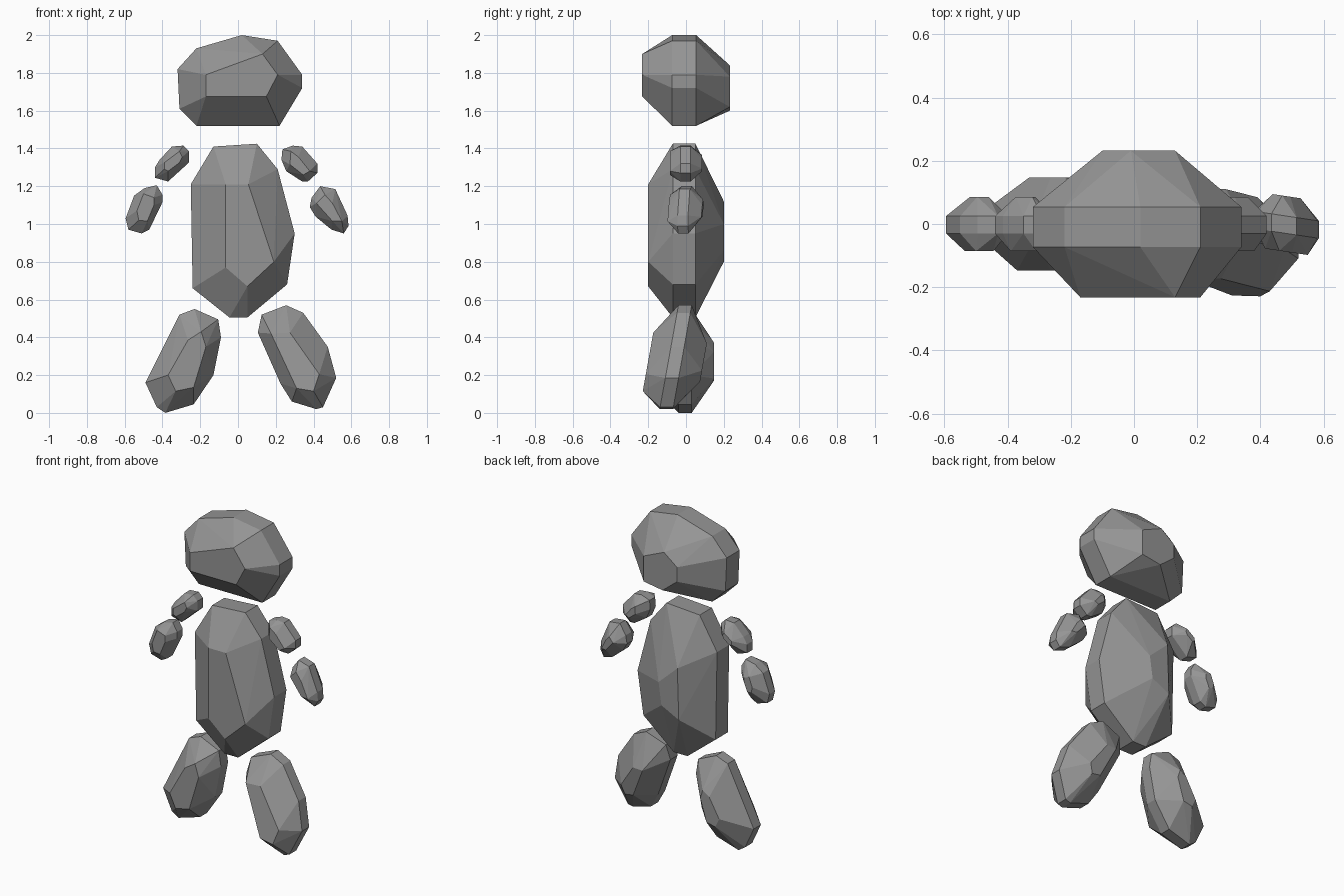
import bpy, bmesh, math

stone = bpy.data.materials.new("grey stone")
stone.diffuse_color = (0.3, 0.3, 0.3, 1)


def rock(name, rim, front, depth, band, back=None, lean=(0.0, 0.0)):
    """Faceted stone: a flat rim band in x-z, with smaller facets cut in front and behind.
    lean tilts the stone in y along x and z."""
    if back is None:  # smaller copy of the front facet
        cx = sum(p[0] for p in front) / len(front)
        cz = sum(p[1] for p in front) / len(front)
        back = [(cx + (x - cx) * 0.65, cz + (z - cz) * 0.65) for x, z in front]
    mx = sum(p[0] for p in rim) / len(rim)
    top = max(p[1] for p in rim)
    bm = bmesh.new()
    for outline, y in ((rim, band[0]), (rim, band[1]), (front, -depth), (back, depth)):
        for x, z in outline:
            bm.verts.new((x, y + lean[0] * (x - mx) + lean[1] * (z - top), z))
    hull = bmesh.ops.convex_hull(bm, input=bm.verts)
    inner = {g for g in hull["geom_interior"] + hull["geom_unused"]
             if isinstance(g, bmesh.types.BMVert) and g.is_valid}
    bmesh.ops.delete(bm, geom=list(inner), context='VERTS')
    bmesh.ops.dissolve_limit(bm, angle_limit=math.radians(4), verts=bm.verts, edges=bm.edges)
    bmesh.ops.recalc_face_normals(bm, faces=bm.faces)
    me = bpy.data.meshes.new(name)
    bm.to_mesh(me)
    bm.free()
    me.materials.append(stone)
    bpy.context.collection.objects.link(bpy.data.objects.new(name, me))


# Head
rock("head",
     [(-.32, 1.82), (-.22, 1.93), (.02, 2.0), (.21, 1.97), (.34, 1.79),
      (.34, 1.72), (.22, 1.52), (-.22, 1.52), (-.31, 1.61)],
     [(-.17, 1.79), (.13, 1.90), (.21, 1.79), (.15, 1.675), (-.17, 1.675)],
     .232, (-.073, .054),
     back=[(.13, 1.78), (-.01, 1.84), (-.10, 1.77), (-.10, 1.68), (0, 1.60), (.13, 1.62)])

# Torso
rock("torso",
     [(-.25, 1.21), (-.13, 1.41), (.10, 1.425), (.21, 1.29), (.30, .95),
      (.26, .68), (.05, .505), (-.045, .505), (-.24, .66)],
     [(-.065, 1.21), (.055, 1.21), (.19, .80), (.05, .67), (-.065, .77)],
     .20, (-.07, .05),
     back=[(-.08, 1.12), (.05, 1.0), (.03, .86), (-.09, .80)])

# Upper arms
rock("upper_arm_left",
     [(-.44, 1.30), (-.44, 1.245), (-.37, 1.225), (-.26, 1.325), (-.26, 1.385),
      (-.29, 1.415), (-.35, 1.41), (-.415, 1.34)],
     [(-.39, 1.325), (-.31, 1.385), (-.295, 1.355), (-.31, 1.325), (-.37, 1.28), (-.39, 1.29)],
     .086, (-.03, .025))
rock("upper_arm_right",
     [(.23, 1.34), (.235, 1.395), (.29, 1.415), (.34, 1.41), (.42, 1.32),
      (.42, 1.27), (.37, 1.225), (.34, 1.225), (.255, 1.28)],
     [(.28, 1.385), (.32, 1.355), (.38, 1.28), (.345, 1.26), (.275, 1.315)],
     .086, (-.03, .025))

# Lower arms
rock("lower_arm_left",
     [(-.595, 1.03), (-.58, .97), (-.51, .95), (-.47, .97), (-.40, 1.115),
      (-.40, 1.155), (-.43, 1.205), (-.495, 1.19), (-.55, 1.15)],
     [(-.50, 1.16), (-.445, 1.14), (-.445, 1.10), (-.48, 1.015), (-.525, 1.02), (-.535, 1.07)],
     .086, (-.03, .025))
rock("lower_arm_right",
     [(.38, 1.09), (.39, 1.14), (.435, 1.20), (.515, 1.185), (.58, 1.045),
      (.585, .99), (.56, .95), (.495, .97), (.41, 1.04)],
     [(.415, 1.11), (.46, 1.155), (.50, 1.11), (.55, 1.015), (.50, 1.015)],
     .088, (-.03, .025), lean=(-.15, 0))

# Legs
rock("leg_left",
     [(-.49, .16), (-.43, .03), (-.385, 0), (-.235, .045), (-.13, .20),
      (-.09, .40), (-.105, .495), (-.23, .55), (-.31, .52), (-.40, .35)],
     [(-.195, .43), (-.17, .35), (-.235, .135), (-.33, .115), (-.37, .20), (-.265, .385)],
     .147, (-.04, .03))
rock("leg_right",
     [(.105, .425), (.125, .52), (.255, .57), (.345, .53), (.475, .35),
      (.52, .185), (.45, .03), (.415, .02), (.285, .06), (.225, .155)],
     [(.175, .42), (.275, .425), (.43, .205), (.40, .115), (.31, .13)],
     .147, (-.04, .03), lean=(0, .18))
